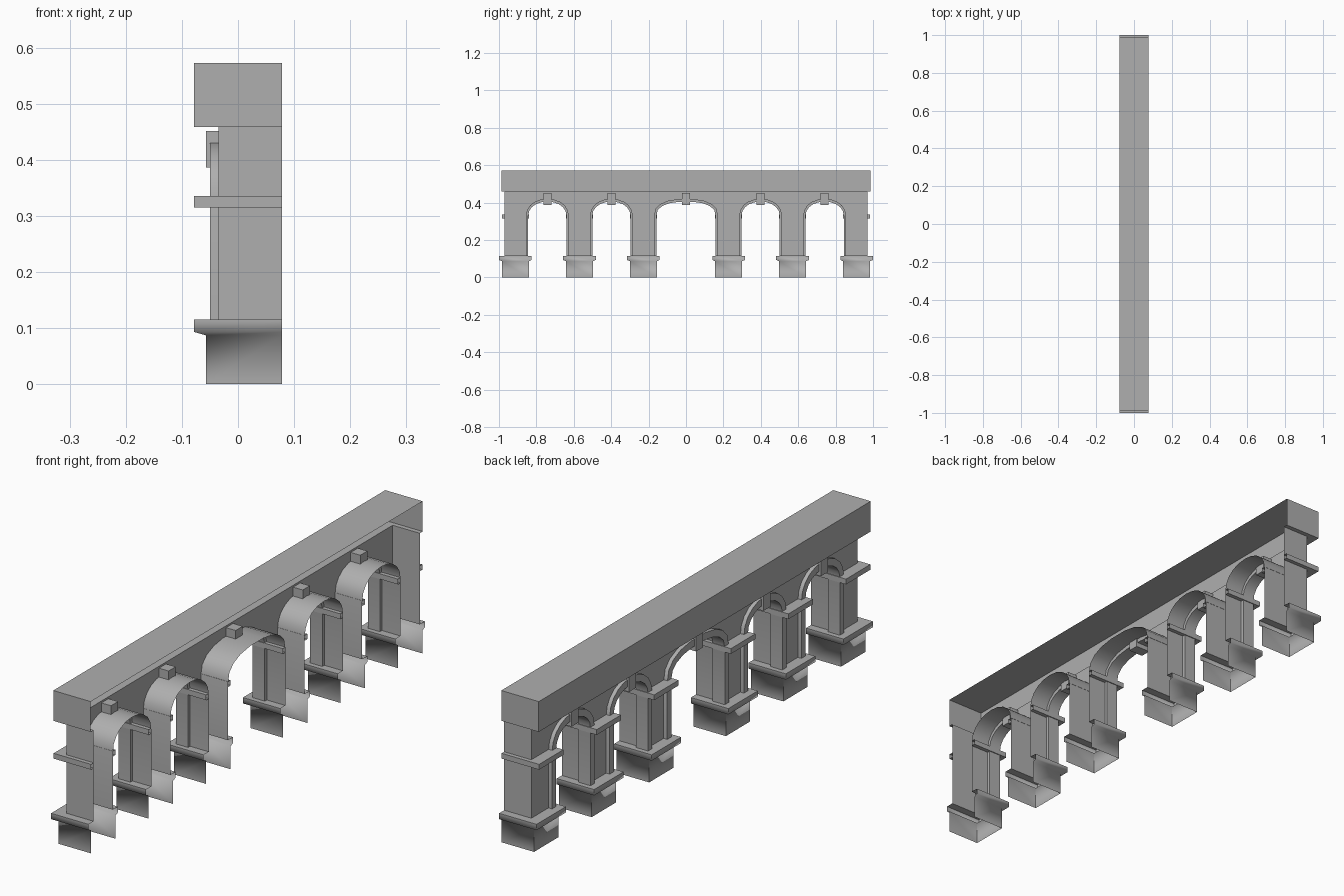
import bpy, bmesh, math

if "Cube" in bpy.data.objects:
    bpy.data.objects.remove(bpy.data.objects["Cube"])

XB = 0.078            # open rear plane of the shell
XW = -0.035           # main wall face
PIERS = [-0.9125, -0.57, -0.228, 0.228, 0.57, 0.9125]
PH = 0.057            # pier half width
Z0, SPRING, ZT = 0.115, 0.33, 0.458

# Mid-grey stone
stone = bpy.data.materials.new("stone_grey")
stone.diffuse_color = (0.43, 0.43, 0.43, 1)
stone.use_nodes = True
stone.node_tree.nodes["Principled BSDF"].inputs["Base Color"].default_value = stone.diffuse_color


def finish(name, bm, smooth=0):
    me = bpy.data.meshes.new(name)
    bm.to_mesh(me)
    bm.free()
    me.materials.append(stone)
    ob = bpy.data.objects.new(name, me)
    bpy.context.collection.objects.link(ob)
    if smooth:
        bpy.ops.object.select_all(action='DESELECT')
        ob.select_set(True)
        bpy.context.view_layer.objects.active = ob
        bpy.ops.object.shade_smooth_by_angle(angle=math.radians(smooth))
    return ob


def shell(name, yc, rings, cap=False, smooth=0):
    """Three-sided moulding, open at the rear; rings are (x front, half width, z)."""
    bm = bmesh.new()
    rows = [[bm.verts.new(p) for p in ((XB, yc - h, z), (x, yc - h, z),
                                       (x, yc + h, z), (XB, yc + h, z))]
            for x, h, z in rings]
    for a, b in zip(rows, rows[1:]):
        for k in range(3):
            bm.faces.new((a[k + 1], a[k], b[k], b[k + 1]))
    if cap:
        bm.faces.new(rows[-1][::-1])
    return finish(name, bm, smooth)


def arch(yc, half, top, n, power):
    """Opening outline from left foot over the crown to right foot."""
    pts = [(yc - half, Z0)]
    for i in range(n + 1):
        t = math.pi * (1 - i / n)
        c, s = math.cos(t), math.sin(t)
        s = s if s > 1e-6 else 0.0
        pts.append((yc + half * math.copysign(abs(c) ** (2 / power), c),
                    SPRING + (top - SPRING) * s ** (2 / power)))
    pts.append((yc + half, Z0))
    return pts


# Arch openings: centre, half width, segments, roundness
ARCHES = []
for a, b in zip(PIERS, PIERS[1:]):
    wide = a < 0 < b
    ARCHES.append(((a + b) / 2, (b - a) / 2 - PH, 9 if wide else 10,
                   2.4 if wide else 2.1))

# Wall face with soffits, jambs and end walls running to the rear
end = PIERS[-1] + PH
outline = [(-end, ZT), (-end, Z0)]
for yc, half, n, p in ARCHES:
    outline += arch(yc, half, 0.42, n, p)
outline += [(end, Z0), (end, ZT)]
bm = bmesh.new()
front = [bm.verts.new((XW, y, z)) for y, z in outline]
back = [bm.verts.new((XB, y, z)) for y, z in outline]
bm.faces.new(front[::-1])
for i in range(len(outline) - 1):
    if not (outline[i][1] == Z0 and outline[i + 1][1] == Z0):
        bm.faces.new((front[i], front[i + 1], back[i + 1], back[i]))
finish("arcade_wall", bm, 40)

# Raised frame lining each arch, with its keystone
for i, (yc, half, n, p) in enumerate(ARCHES, 1):
    inner = arch(yc, half - 0.012, 0.405, n, p)
    middle = arch(yc, half, 0.42, n, p)
    outer = arch(yc, half + 0.012, 0.432, n, p)
    bm = bmesh.new()
    rows = [[bm.verts.new(v) for v in ((0, *m), (0, *a), (-0.05, *a),
                                       (-0.05, *b), (XW, *b))]
            for a, m, b in zip(inner, middle, outer)]
    for r, s in zip(rows, rows[1:]):
        for k in range(4):
            bm.faces.new((r[k + 1], r[k], s[k], s[k + 1]))
    finish(f"arch_frame_{i}", bm, 40)

    bm = bmesh.new()
    bmesh.ops.create_cube(bm, size=1)
    for v in bm.verts:
        v.co = (-0.026 + v.co.x * 0.062, yc + v.co.y * 0.042, 0.4185 + v.co.z * 0.065)
    finish(f"keystone_{i}", bm)

# Pier bases with softly shaded projecting caps, and impost bands
for i, yc in enumerate(PIERS, 1):
    shell(f"pier_base_{i}", yc, [(-0.057, 0.0725, 0), (-0.057, 0.0725, 0.087),
                                 (-0.078, 0.0875, 0.093), (-0.078, 0.0875, Z0),
                                 (XW, PH, Z0)], smooth=80)
    shell(f"impost_{i}", yc, [(XW, PH, 0.315), (-0.078, 0.0725, 0.315),
                              (-0.078, 0.0725, 0.335), (XW, PH, 0.335)])

# Overhanging top beam
shell("top_beam", 0, [(XW, end, ZT), (-0.078, 0.987, ZT), (-0.078, 0.987, 0.572)], cap=True)
